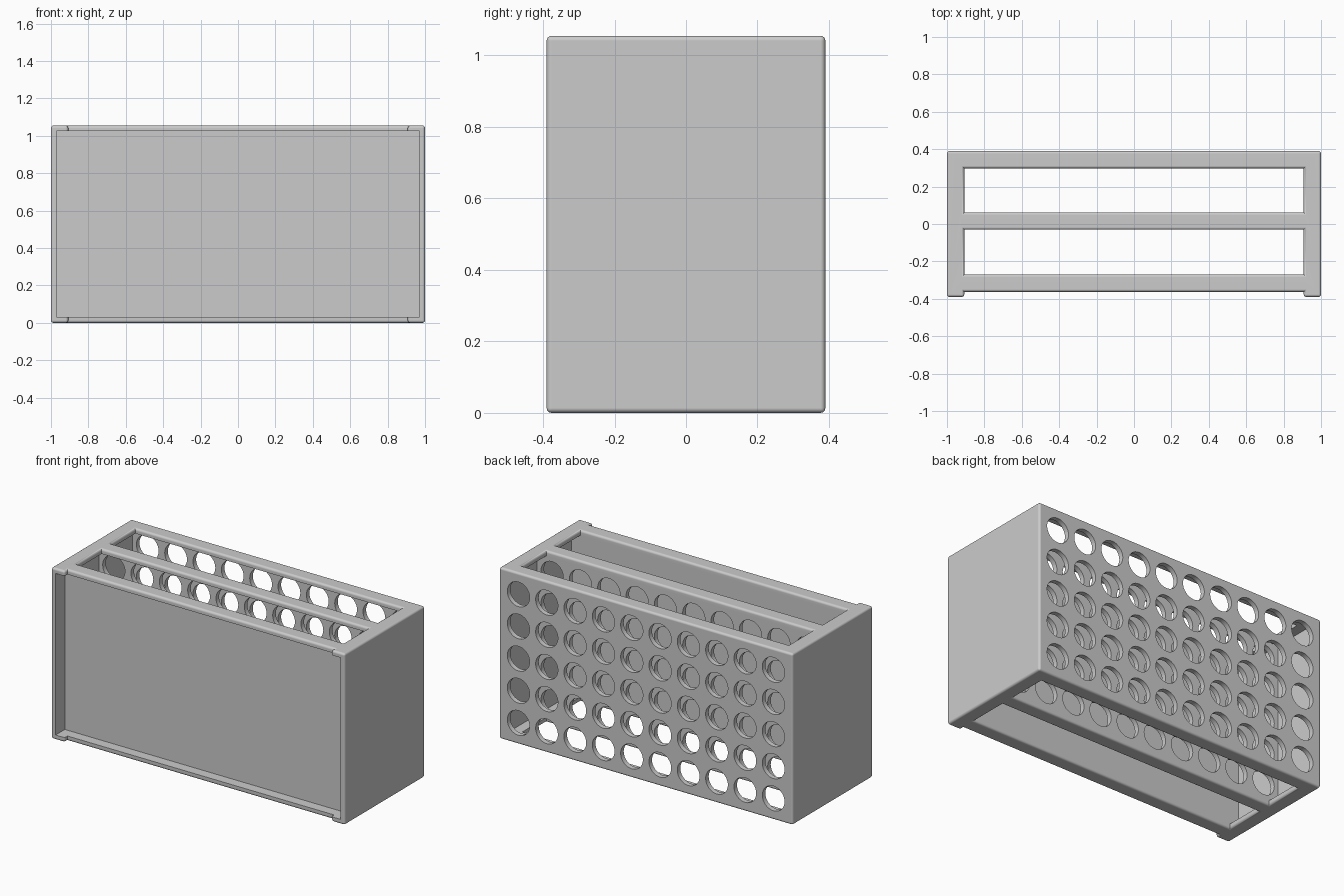
import bpy, bmesh, math
from mathutils import Matrix, Vector

cube = bpy.data.objects.get("Cube")
if cube:
    bpy.data.objects.remove(cube, do_unlink=True)

W, D, H = 1.0, 0.39, 1.055        # half width, half depth, height
T, LIP, R = 0.03, 0.0925, 0.015   # wall thickness, lip width, edge rounding
MID, FRONT = 0.062, -0.27         # rear faces of the middle and front panels

grey = bpy.data.materials.new("plain_grey")
grey.use_nodes = True
grey.diffuse_color = (0.6, 0.6, 0.6, 1)
grey.node_tree.nodes["Principled BSDF"].inputs["Base Color"].default_value = (0.6, 0.6, 0.6, 1)


def make(name, bm):
    mesh = bpy.data.meshes.new(name)
    bm.to_mesh(mesh)
    bm.free()
    ob = bpy.data.objects.new(name, mesh)
    mesh.materials.append(grey)
    bpy.context.collection.objects.link(ob)
    return ob


def box(name, lo, hi):
    lo, hi = Vector(lo), Vector(hi)
    bm = bmesh.new()
    bmesh.ops.create_cube(bm, size=1, matrix=Matrix.Translation((lo + hi) / 2)
                          @ Matrix.Diagonal((*(hi - lo), 1)))
    return make(name, bm)


def panel(name, rear):
    return box(name, (T - W, rear - T, T), (W - T, rear, H - T))


def activate(ob):
    bpy.ops.object.select_all(action='DESELECT')
    ob.select_set(True)
    bpy.context.view_layer.objects.active = ob


def cut(ob, cutter):
    activate(ob)
    mod = ob.modifiers.new("cut", 'BOOLEAN')
    mod.operation, mod.solver, mod.object = 'DIFFERENCE', 'EXACT', cutter
    bpy.ops.object.modifier_apply(modifier=mod.name)


# Frame: block hollowed out, with two open slots and a shallow front step
frame = box("frame", (-W, -D, 0), (W, D, H))
cutters = [
    box("cavity_cutter", (T - W, -1, T), (W - T, D - T, H - T)),
    box("back_slot_cutter", (LIP - W, MID, -1), (W - LIP, D - LIP, 2)),
    box("front_slot_cutter", (LIP - W, FRONT, -1), (W - LIP, MID - LIP, 2)),
    box("front_step_cutter", (LIP - W, -1, -1), (W - LIP, FRONT - LIP, 2)),
]
for c in cutters:
    cut(frame, c)
    bpy.data.objects.remove(c, do_unlink=True)


def in_cavity(v):
    return abs(v.co.x) < W - T + 0.001 and T - 0.001 < v.co.z < H - T + 0.001


# Round the outward edges of the frame, leaving the cavity edges crisp
bm = bmesh.new()
bm.from_mesh(frame.data)
bmesh.ops.remove_doubles(bm, verts=bm.verts, dist=0.0001)
bmesh.ops.dissolve_limit(bm, angle_limit=0.02, verts=bm.verts, edges=bm.edges)
outer = [e for e in bm.edges if e.is_manifold and e.is_convex and e.calc_face_angle() > 0.5
         and not all(in_cavity(v) for v in e.verts)]
bmesh.ops.bevel(bm, geom=outer, offset=R, segments=4, profile=0.5,
                affect='EDGES', clamp_overlap=True)
bm.to_mesh(frame.data)
bm.free()

# Inner panels, flush with the rear of their rails
middle = panel("middle_panel", MID)
front = panel("front_panel", FRONT)

# Round holes through the back wall and middle panel
bm = bmesh.new()
turn = Matrix.Rotation(math.pi / 2, 4, 'X')
for col in range(10):
    for row in range(5):
        spot = Vector(((col - 4.5) * 0.193, 0.25, H / 2 + (row - 2) * 0.198))
        bmesh.ops.create_cone(bm, cap_ends=True, segments=32, radius1=0.076, radius2=0.076,
                              depth=0.6, matrix=Matrix.Translation(spot) @ turn)
holes = make("hole_cutter", bm)
for ob in (frame, middle):
    cut(ob, holes)
bpy.data.objects.remove(holes, do_unlink=True)

# Smooth roundings, flat faces
for ob in (frame, middle, front):
    activate(ob)
    bpy.ops.object.shade_smooth_by_angle(angle=math.radians(35))
    ob.modifiers.new("flat_faces", 'WEIGHTED_NORMAL').keep_sharp = True
